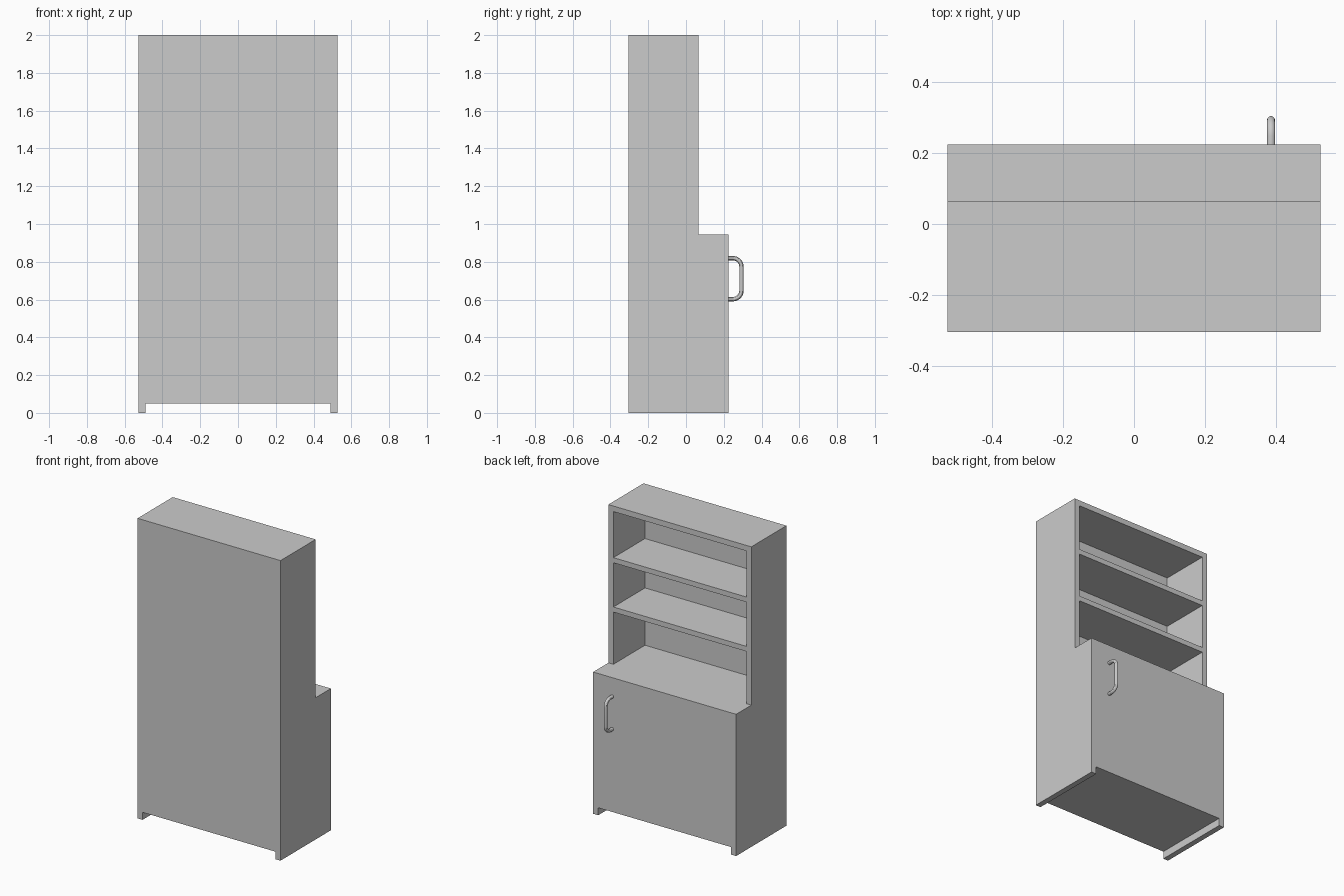
import bpy, bmesh, math
from mathutils import Vector

if "Cube" in bpy.data.objects:
    bpy.data.objects.remove(bpy.data.objects["Cube"])

W, BACK, UPPER, FRONT = 0.527, -0.305, 0.065, 0.225   # half width, depth planes
COUNTER, TOP, T = 0.945, 2.0, 0.037                   # counter height, top, board thickness


def mesh_object(name, bm):
    bmesh.ops.recalc_face_normals(bm, faces=bm.faces)
    me = bpy.data.meshes.new(name)
    bm.to_mesh(me)
    bm.free()
    ob = bpy.data.objects.new(name, me)
    bpy.context.collection.objects.link(ob)
    return ob


def add_box(bm, lo, hi):
    lo, hi = Vector(lo), Vector(hi)
    for v in bmesh.ops.create_cube(bm, size=1)["verts"]:
        v.co = (lo + hi) / 2 + v.co * (hi - lo)


# Carcass: stepped side profile extruded across the full width
bm = bmesh.new()
profile = [(BACK, 0), (FRONT, 0), (FRONT, COUNTER), (UPPER, COUNTER), (UPPER, TOP), (BACK, TOP)]
face = bm.faces.new([bm.verts.new((-W, y, z)) for y, z in profile])
ext = bmesh.ops.extrude_face_region(bm, geom=[face])["geom"]
bmesh.ops.translate(bm, vec=(2 * W, 0, 0), verts=[g for g in ext if isinstance(g, bmesh.types.BMVert)])
cabinet = mesh_object("cabinet_body", bm)

# Cutter: three open shelf bays and the gap under the base
bm = bmesh.new()
inner = W - T
for z0, z1 in [(COUNTER, 1.293), (1.327, 1.622), (1.656, TOP - T)]:
    add_box(bm, (-inner, BACK + T, z0), (inner, UPPER + 0.1, z1))
add_box(bm, (-inner, BACK - 0.1, -0.1), (inner, FRONT + 0.1, 0.05))
cutter = mesh_object("opening_cutter", bm)
cutter.hide_render = True

mod = cabinet.modifiers.new("openings", "BOOLEAN")
mod.operation = "DIFFERENCE"
mod.solver = "EXACT"
mod.object = cutter
bpy.context.view_layer.objects.active = cabinet
cabinet.select_set(True)
bpy.ops.object.modifier_apply(modifier=mod.name)
bpy.data.objects.remove(cutter)

# Door handle: round bar swept along a rounded bracket
R, TUBE, OUT = 0.045, 0.0115, 0.2935
ZLO, ZHI = 0.602, 0.819
path = [(FRONT - 0.005, ZHI)]
for cz, start in [(ZHI - R, 90), (ZLO + R, 0)]:
    for i in range(9):
        a = math.radians(start - 90 * i / 8)
        path.append((OUT - R + R * math.cos(a), cz + R * math.sin(a)))
path.append((FRONT - 0.005, ZLO))

cu = bpy.data.curves.new("door_handle", "CURVE")
cu.dimensions = "3D"
cu.bevel_depth = TUBE
cu.bevel_resolution = 4
cu.use_fill_caps = True
sp = cu.splines.new("POLY")
sp.points.add(len(path) - 1)
for p, (y, z) in zip(sp.points, path):
    p.co = (0.387, y, z, 1)
handle = bpy.data.objects.new("door_handle", cu)
bpy.context.collection.objects.link(handle)
bpy.ops.object.select_all(action="DESELECT")
handle.select_set(True)
bpy.context.view_layer.objects.active = handle
bpy.ops.object.convert(target="MESH")
bpy.ops.object.shade_smooth_by_angle()
